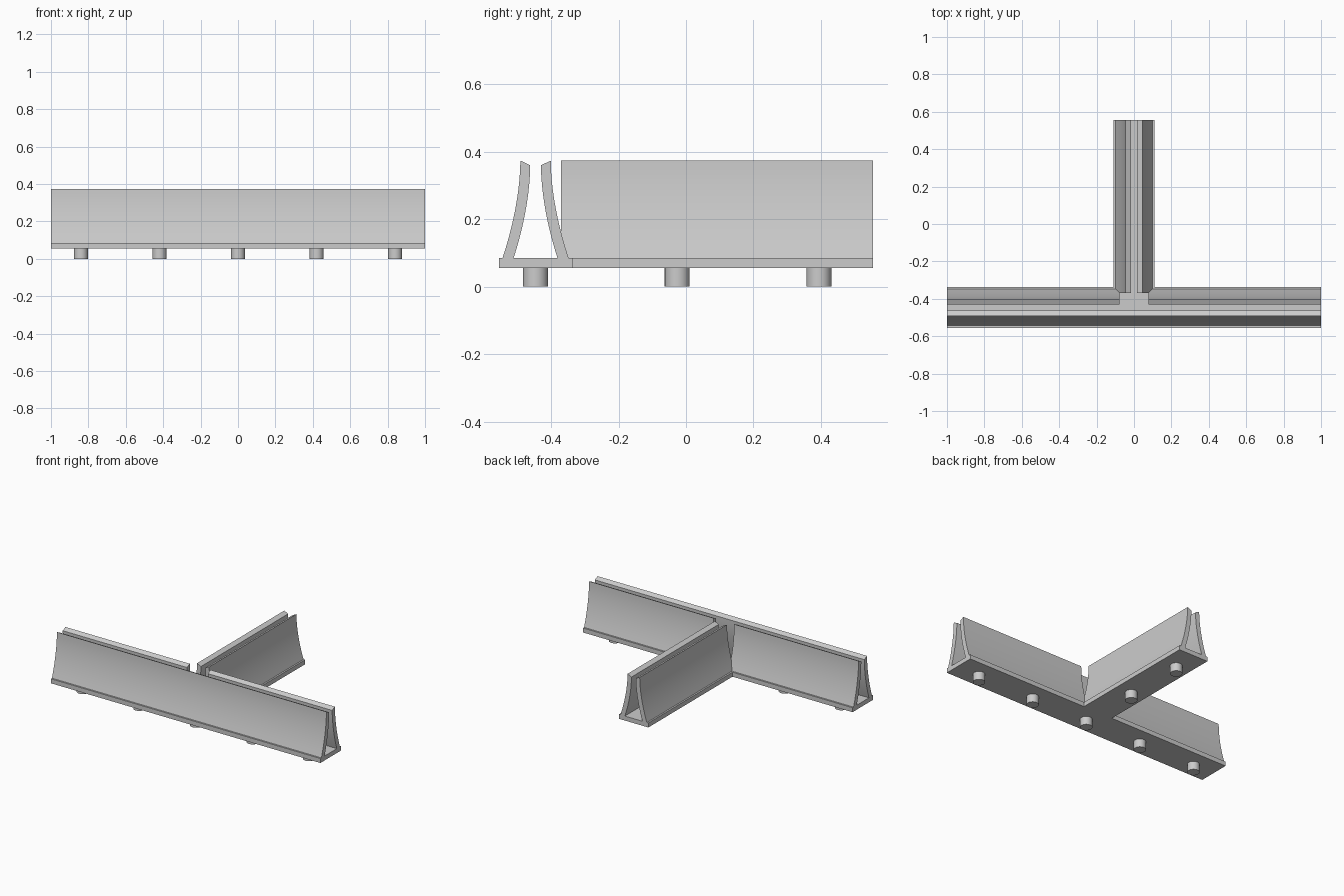
import bpy, bmesh
from math import radians
from mathutils import Matrix, Vector

if "Cube" in bpy.data.objects:
    bpy.data.objects.remove(bpy.data.objects["Cube"], do_unlink=True)

# One plain grey for everything
grey = bpy.data.materials.new("light_grey")
grey.use_nodes = True
COLOUR = (0.6, 0.6, 0.6, 1)
grey.diffuse_color = COLOUR
grey.node_tree.nodes["Principled BSDF"].inputs["Base Color"].default_value = COLOUR

CENTRE_Y = -0.446      # centre line of the long run
BACK_Y = 0.555         # open end of the branch
HALF_WIDTH = 0.109     # half the floor width
FLOOR, FLOOR_TOP, TOP = 0.055, 0.085, 0.374
GAP = 0.077            # half the opening into the branch


def finish(name, bm):
    bmesh.ops.recalc_face_normals(bm, faces=bm.faces)
    mesh = bpy.data.meshes.new(name)
    bm.to_mesh(mesh)
    bm.free()
    mesh.materials.append(grey)
    obj = bpy.data.objects.new(name, mesh)
    bpy.context.collection.objects.link(obj)
    bpy.ops.object.select_all(action='DESELECT')
    obj.select_set(True)
    bpy.context.view_layer.objects.active = obj
    bpy.ops.object.shade_smooth_by_angle(angle=radians(30))
    return obj


def prism(name, points, start, end):
    """Extrude a closed outline from start to end."""
    bm = bmesh.new()
    face = bm.faces.new([bm.verts.new(Vector(start) + Vector(p)) for p in points])
    moved = bmesh.ops.extrude_face_region(bm, geom=[face])["geom"]
    bmesh.ops.translate(bm, vec=Vector(end) - Vector(start),
                        verts=[v for v in moved if isinstance(v, bmesh.types.BMVert)])
    return finish(name, bm)


def wall_outline(steps=10):
    """Flared wall section as (distance from centre line, height)."""
    def side(foot, tip, top):
        return [(tip + (foot - tip) * (1 - i / steps) ** 1.8,
                 FLOOR_TOP + (top - FLOOR_TOP) * i / steps) for i in range(steps + 1)]
    return side(0.098, 0.045, TOP) + side(0.065, 0.016, TOP - 0.014)[::-1]


# T-shaped floor
W, mid = HALF_WIDTH, CENTRE_Y + HALF_WIDTH
tee = [(-1, CENTRE_Y - W), (1, CENTRE_Y - W), (1, mid), (W, mid),
       (W, BACK_Y), (-W, BACK_Y), (-W, mid), (-1, mid)]
prism("floor", [(x, y, FLOOR) for x, y in tee], (0, 0, 0), (0, 0, FLOOR_TOP - FLOOR))

# Walls of the long run: whole at the front, split at the back
outline = wall_outline()
prism("front_wall", [(0, CENTRE_Y - d, z) for d, z in outline], (-1, 0, 0), (1, 0, 0))
for side, sign in (("left", 1), ("right", -1)):
    prism(f"back_wall_{side}", [(0, CENTRE_Y + d, z) for d, z in outline],
          (sign * GAP, 0, 0), (sign, 0, 0))
    prism(f"branch_wall_{side}", [(sign * d, 0, z) for d, z in outline],
          (0, -0.37, 0), (0, BACK_Y, 0))

# Round pegs underneath
pegs = [(i * 0.42, CENTRE_Y) for i in range(-2, 3)] + [(0, CENTRE_Y + i * 0.42) for i in (1, 2)]
for n, (x, y) in enumerate(pegs, 1):
    bm = bmesh.new()
    bmesh.ops.create_cone(bm, cap_ends=True, segments=32, radius1=0.037, radius2=0.037,
                          depth=FLOOR, matrix=Matrix.Translation((x, y, FLOOR / 2)))
    finish(f"peg_{n}", bm)
